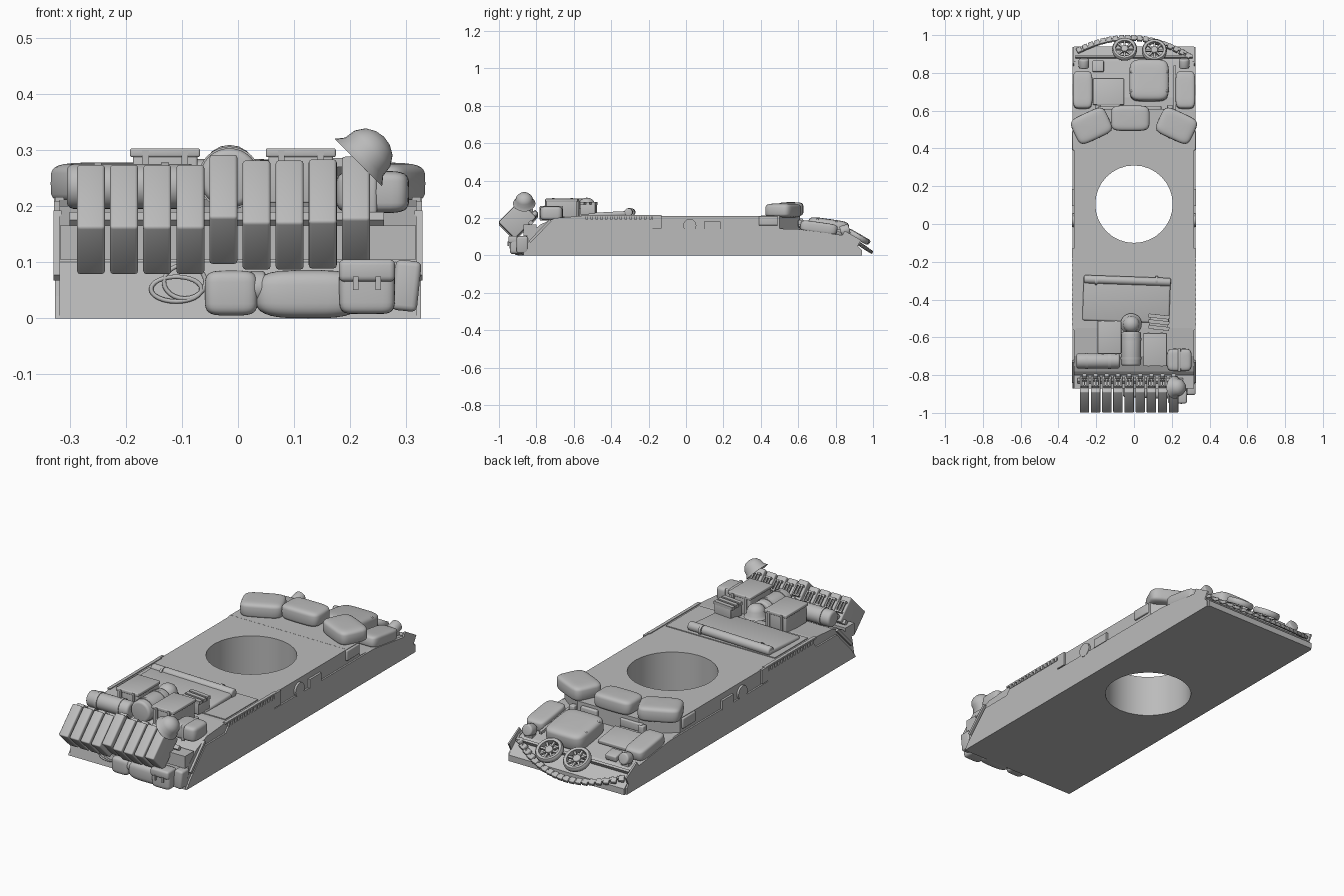
import bpy, bmesh, math
from mathutils import Matrix, Vector, Euler

cube = bpy.data.objects.get("Cube")
if cube:
    bpy.data.objects.remove(cube, do_unlink=True)

grey = bpy.data.materials.new("plain_grey")
grey.use_nodes = True
grey.diffuse_color = (0.5, 0.5, 0.5, 1)
grey.node_tree.nodes["Principled BSDF"].inputs["Base Color"].default_value = (0.5, 0.5, 0.5, 1)
D = math.radians


def finish(bm, name, loc=(0, 0, 0), rot=(0, 0, 0), smooth=True):
    bmesh.ops.recalc_face_normals(bm, faces=bm.faces)
    mesh = bpy.data.meshes.new(name)
    for f in bm.faces:
        f.smooth = smooth
    bm.to_mesh(mesh)
    bm.free()
    if smooth:
        mesh.set_sharp_from_angle(angle=D(35))
    mesh.materials.append(grey)
    ob = bpy.data.objects.new(name, mesh)
    bpy.context.collection.objects.link(ob)
    ob.location = loc
    ob.rotation_euler = [D(a) for a in rot]
    return ob


def add_box(bm, centre, size):
    m = Matrix.Translation(centre) @ Matrix.Diagonal((*size, 1))
    return bmesh.ops.create_cube(bm, size=1, matrix=m)


def box(name, loc, size, rot=(0, 0, 0), bevel=0):
    bm = bmesh.new()
    add_box(bm, (0, 0, 0), size)
    if bevel:
        bmesh.ops.bevel(bm, geom=bm.edges[:], offset=bevel, segments=3, profile=0.5,
                        affect='EDGES', clamp_overlap=True)
    return finish(bm, name, loc, rot)


def cylinder(name, loc, r, depth, rot=(0, 0, 0), bevel=0):
    bm = bmesh.new()
    bmesh.ops.create_cone(bm, cap_ends=True, segments=32, radius1=r, radius2=r, depth=depth)
    if bevel:
        rim = [e for e in bm.edges if abs(e.verts[0].co.z - e.verts[1].co.z) < 1e-5]
        bmesh.ops.bevel(bm, geom=rim, offset=bevel, segments=3, profile=0.5,
                        affect='EDGES', clamp_overlap=True)
    return finish(bm, name, loc, rot)


def pillow(name, loc, size, rot=(0, 0, 0), power=0.5):
    # Soft stuffed sack: a sphere squared off towards its box
    bm = bmesh.new()
    bmesh.ops.create_uvsphere(bm, u_segments=32, v_segments=16, radius=1)
    for v in bm.verts:
        v.co = [math.copysign(abs(c) ** power, c) * s / 2 for c, s in zip(v.co, size)]
    return finish(bm, name, loc, rot)


def extrude(name, pts, to3d, lo, hi):
    bm = bmesh.new()
    f = bm.faces.new([bm.verts.new(to3d(a, b, lo)) for a, b in pts])
    new = bmesh.ops.extrude_face_region(bm, geom=[f])["geom"]
    shift = Vector(to3d(0, 0, hi)) - Vector(to3d(0, 0, lo))
    bmesh.ops.translate(bm, verts=[v for v in new if isinstance(v, bmesh.types.BMVert)], vec=shift)
    return finish(bm, name, smooth=False)


def lathe(name, profile, loc, rot=(0, 0, 0), scale=1):
    bm = bmesh.new()
    vs = [bm.verts.new((r * scale, 0, z * scale)) for r, z in profile]
    es = [bm.edges.new(p) for p in zip(vs, vs[1:])]
    bmesh.ops.spin(bm, geom=vs + es, axis=(0, 0, 1), cent=(0, 0, 0), angle=2 * math.pi, steps=28)
    bmesh.ops.remove_doubles(bm, verts=bm.verts, dist=1e-5)
    return finish(bm, name, loc, rot)


def side_profile(a, b, c):
    return (c, a, b)


# Hull with the round turret well cut right through it
hull = extrude("hull", [(-.87, 0), (-.85, .1), (-.78, .165), (-.7, .2), (-.55, .212), (.47, .212),
                        (.47, .145), (.67, .135), (.86, .1), (.94, .03), (.94, 0)],
               side_profile, -.318, .318)
cutter = cylinder("turret_well_cutter", (0, .105, .1), .205, 1)
cutter.hide_render = True
mod = hull.modifiers.new("turret_well", 'BOOLEAN')
mod.object = cutter
mod.solver = 'EXACT'
bpy.context.view_layer.update()
cut = bpy.data.meshes.new_from_object(hull.evaluated_get(bpy.context.evaluated_depsgraph_get()))
hull.modifiers.clear()
hull.data = cut
bpy.data.objects.remove(cutter, do_unlink=True)

extrude("casemate_nose", [(-.318, .4), (.318, .4), (.318, .5), (.17, .61), (-.17, .61), (-.318, .5)],
        lambda a, b, c: (a, b, c), .1, .2125)
box("rear_band", (0, -.835, .135), (.634, .07, .06))
box("engine_deck_plate", (0, -.4, .212), (.6, .26, .008))

# Side skirts and the fittings along them
skirt = [(-.87, 0), (-.84, .04), (-.72, .165), (-.56, .165), (-.54, .19), (-.18, .19), (-.18, .14),
         (.6, .14), (.86, .105), (.93, .03), (.93, 0)]
for s, side in ((-1, "right"), (1, "left")):
    extrude(side + "_skirt", skirt, side_profile, s * .31, s * .326)
    for i in range(14):
        box(side + "_rail_tooth", (s * .322, -.53 + i * .026, .2), (.012, .014, .018))
    box(side + "_rail", (s * .318, -.36, .212), (.016, .4, .008))
    box(side + "_bracket", (s * .322, -.155, .18), (.012, .05, .07))
    box(side + "_step", (s * .322, .14, .16), (.014, .09, .045))
    box(side + "_front_locker", (s * .318, .44, .185), (.02, .1, .05), bevel=.004)
    cylinder(side + "_eye_plate", (s * .322, .02, .16), .035, .012, (0, 90, 0))
    box(side + "_rear_stay", (s * .322, -.78, .13), (.014, .16, .014), (46, 0, 0))
    # Front mudguard, lamp and bracket
    box(side + "_nose_plate", (s * .322, .88, .085), (.008, .1, .05), (-30, 0, 0))
    cylinder(side + "_lamp", (s * .265, .85, .135), .028, .05, (-75, 0, 0), .008)
    box(side + "_lamp_foot", (s * .265, .845, .105), (.04, .03, .03))
    box(side + "_casemate_lug", (s * .19, .615, .17), (.03, .03, .04), bevel=.005)
    pillow(side + "_mudguard_sack", (s * .272, .71, .148), (.105, .2, .06), (-8, 0, 0), .4)
    # Sandbags angled across the casemate corners
    pillow(side + "_corner_sandbag", (s * .225, .52, .24), (.2, .15, .075), (0, 0, -s * 25), .42)

pillow("centre_sandbag", (-.02, .56, .247), (.205, .135, .075), power=.42)

# Front deck
pillow("deck_bedroll_bag", (.08, .76, .15), (.21, .22, .09), (-8, 0, 0), .4)
for y in (.7, .8):
    box("bag_strap", (.08, y, .165 - (y - .7) * .14), (.2, .012, .068), (-8, 0, 0), .006)
box("driver_hatch", (-.135, .7, .14), (.165, .14, .02), (-8, 0, 0), .005)
box("hatch_hinge", (-.135, .625, .145), (.12, .015, .02))
box("vision_port", (-.13, .612, .175), (.12, .02, .04), bevel=.005)
box("gun_port", (.1, .612, .175), (.09, .025, .045), bevel=.006)
box("tool_shaft", (.215, .72, .145), (.014, .24, .014), (-8, 0, 0))
box("tool_box", (-.19, .835, .125), (.06, .06, .03), (-10, 0, 0), .006)
box("nose_ledge", (0, .885, .09), (.62, .012, .02), (-30, 0, 0))

# Spoked spare wheels leaning on the nose
tyre = [(.72, -.2), (.92, -.22), (1, -.1), (1, .1), (.92, .22), (.72, .2), (.72, -.2)]
for x, y in ((-.05, .925), (.108, .918)):
    tilt = (-30, 0, 0)
    lathe("wheel_rim", tyre, (x, y, .1), tilt, .066)
    cylinder("wheel_hub", (x, y, .1), .019, .03, tilt, .004)
    bm = bmesh.new()
    for i in range(8):
        spoke = add_box(bm, (.034, 0, 0), (.034, .01, .012))
        bmesh.ops.rotate(bm, verts=spoke["verts"], matrix=Matrix.Rotation(i * math.pi / 4, 3, 'Z'))
    finish(bm, "wheel_spokes", (x, y, .1), tilt)

# Run of spare track links bowed around the nose
for i in range(19):
    x = -.29 + i * .032
    y = .985 - .95 * (x + .03) ** 2
    turn = math.degrees(math.atan(-1.9 * (x + .03)))
    z = max(.02, .095 - (y - .88) * .7)
    box("track_link", (x, y, z), (.027, .03, .016), (-30, 0, turn), .003)
    box("track_pin", (x + .016, y, z), (.014, .016, .01), (-30, 0, turn))

# Folded tarpaulin with its rolled edge
box("tarpaulin", (-.04, -.4, .22), (.46, .235, .025), (3, 0, -2), .01)
cylinder("tarpaulin_roll", (-.035, -.3, .23), .022, .46, (0, 90, -2), .008)
for x in (-.2, .12):
    cylinder("tarpaulin_strap", (x, -.3, .23), .024, .012, (0, 90, -2))

# Stowed boxes, rolls and sacks on the engine deck
for x, y in ((-.13, -.6), (.112, -.665)):
    box("stowage_box", (x, y, .25), (.115, .165, .09), bevel=.004)
    box("stowage_lid", (x, y, .295), (.125, .175, .016), bevel=.004)
    for k in (-.035, .035):
        box("box_strap", (x + k, y, .253), (.012, .18, .092))
for i in range(3):
    box("small_crate_slat", (.132, -.49 - i * .03, .278), (.11, .02, .016), (0, 0, -6))
box("small_crate", (.132, -.52, .245), (.1, .08, .055), (0, 0, -6), .003)
cylinder("long_bedroll", (-.015, -.66, .25), .053, .18, (90, 0, 0), .012)
cylinder("cross_bedroll", (-.19, -.725, .235), .04, .23, (0, 90, 0), .012)
for x in (-.25, -.13):
    cylinder("cross_bedroll_strap", (x, -.725, .235), .043, .014, (0, 90, 0))
for y in (-.71, -.61):
    cylinder("long_bedroll_strap", (-.015, y, .25), .056, .014, (90, 0, 0))
pillow("deck_sack", (.24, -.72, .225), (.13, .12, .075), power=.4)
box("deck_sack_strap", (.24, -.72, .225), (.016, .124, .079), bevel=.006)

shell = [(0, 1), (.35, .94), (.68, .75), (.9, .42), (.96, 0), (1.2, -.3), (1.1, -.3), (0, .1)]
lathe("deck_helmet", shell, (-.015, -.53, .262), scale=.047)
lathe("hung_helmet", shell, (.225, -.865, .288), (0, 45, 0), .05)

# Row of fuel cans leaning back in the rear rack
tilt = Euler((D(-45), 0, 0)).to_matrix()
for i, dz in enumerate((0, 0, 0, 0, .018, .008, .008, .01, .015)):
    loc = Vector((-.262 + i * .059, -.902, .176 + dz))
    box("fuel_can", loc, (.05, .122, .16), (-45, 0, 0), .006)
    for k in (-.015, 0, .015):
        box("can_handle", loc + tilt @ Vector((k, -.005, .092)), (.007, .055, .008), (-45, 0, 0))
    for y in (-.03, .02):
        box("can_handle_post", loc + tilt @ Vector((0, y, .085)), (.037, .008, .02), (-45, 0, 0))
    cylinder("can_spout", loc + tilt @ Vector((0, .045, .088)), .013, .028, (-45, 0, 0), .003)
box("can_rack_bar", (-.02, -.83, .175), (.56, .02, .02), (-45, 0, 0))

# Bags and cable hung on the lower rear plate
pillow("tied_sack_small", (-.012, -.885, .045), (.095, .07, .08), power=.45)
pillow("tied_sack_large", (.125, -.885, .043), (.19, .08, .086), power=.6)
cylinder("sack_tie", (.034, -.885, .055), .029, .03, (0, 90, 0), .006)
pillow("satchel", (.23, -.905, .055), (.1, .075, .095), power=.35)
box("satchel_flap", (.23, -.915, .085), (.1, .07, .04), bevel=.01)
for x in (.21, .25):
    box("satchel_buckle", (x, -.95, .062), (.01, .008, .024))
box("side_pouch", (.3, -.875, .058), (.046, .06, .09), (0, 6, 0), .01)

curve = bpy.data.curves.new("tow_cable", 'CURVE')
curve.dimensions = '3D'
curve.bevel_depth = .004
for cx, cz, rx, rz in ((-.11, .052, .045, .022), (-.095, .065, .037, .03)):
    sp = curve.splines.new('POLY')
    sp.points.add(23)
    sp.use_cyclic_u = True
    for i, p in enumerate(sp.points):
        a = i * math.pi / 12
        p.co = (cx + rx * math.cos(a), -.868, cz + rz * math.sin(a), 1)
curve.materials.append(grey)
bpy.context.collection.objects.link(bpy.data.objects.new("tow_cable", curve))
